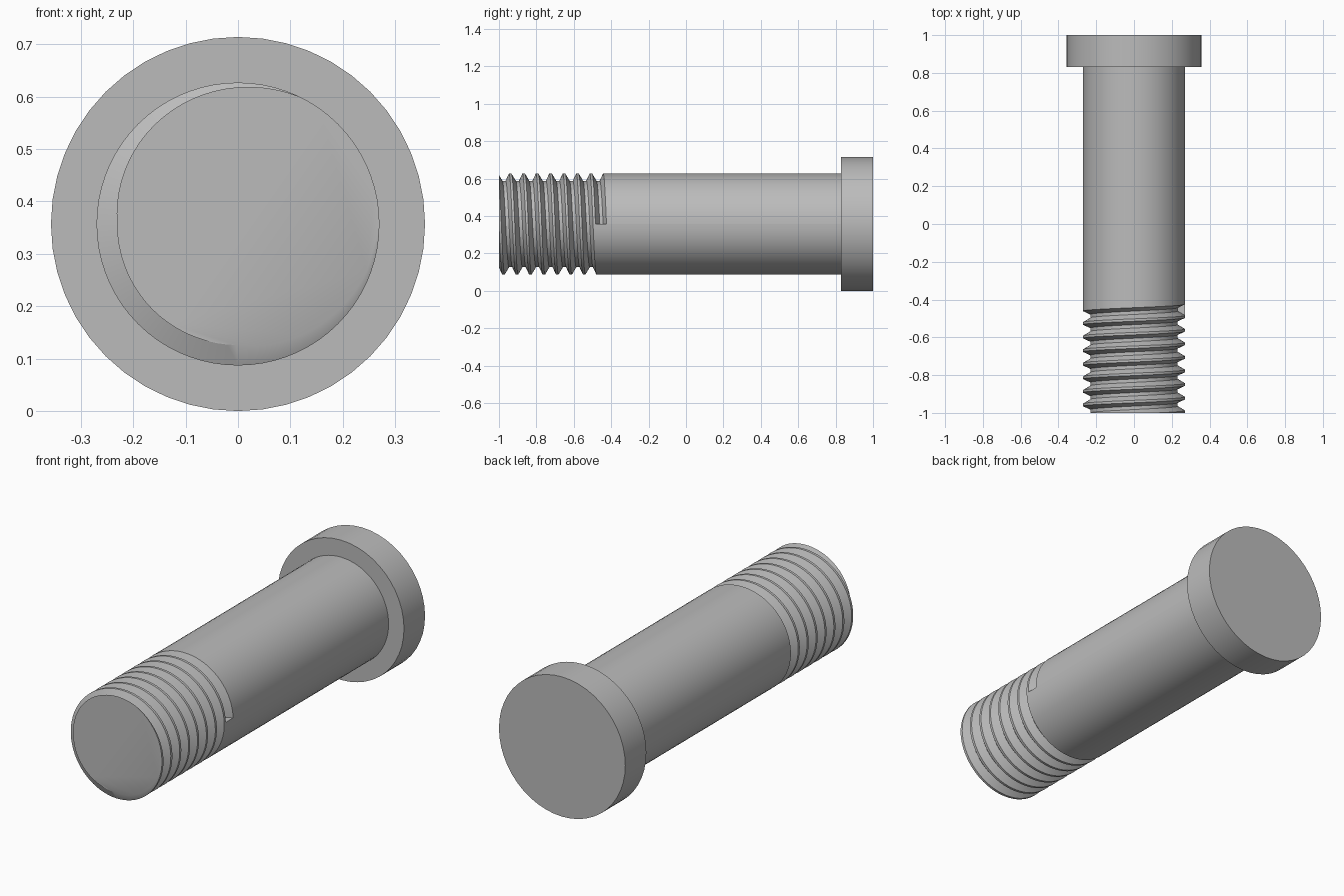
import bpy, bmesh, math
from mathutils import Matrix, Vector

cube = bpy.data.objects.get("Cube")
if cube:
    bpy.data.objects.remove(cube)

AXIS_Z = 0.357          # height of the bolt axis
RADIUS, ROOT = 0.27, 0.231
START, PITCH, TURNS = -0.425, 0.0719, 9
SIDES = 72

steel = bpy.data.materials.new("steel grey")
steel.use_nodes = True
colour = (0.5, 0.5, 0.5, 1)
steel.diffuse_color = colour
steel.node_tree.nodes["Principled BSDF"].inputs["Base Color"].default_value = colour


def finish(bm, name):
    bmesh.ops.recalc_face_normals(bm, faces=bm.faces)
    mesh = bpy.data.meshes.new(name)
    bm.to_mesh(mesh)
    bm.free()
    mesh.materials.append(steel)
    obj = bpy.data.objects.new(name, mesh)
    bpy.context.collection.objects.link(obj)
    bpy.ops.object.select_all(action="DESELECT")
    obj.select_set(True)
    bpy.context.view_layer.objects.active = obj
    bpy.ops.object.shade_smooth_by_angle(angle=math.radians(25))
    return obj


# Head: plain disc
bm = bmesh.new()
bmesh.ops.create_cone(bm, cap_ends=True, segments=48, radius1=0.357, radius2=0.357, depth=0.17,
                      matrix=Matrix.Translation((0, 0.915, AXIS_Z)) @ Matrix.Rotation(math.pi / 2, 4, "X"))
finish(bm, "bolt_head")

# Shank with a helical groove: one lengthwise column of points per angle
groove = [(0, RADIUS), (0.25, ROOT), (0.5, ROOT), (0.82, RADIUS)]
bm = bmesh.new()
columns = []
for i in range(SIDES + 1):
    angle = 2 * math.pi * i / SIDES
    points = [(0.85, RADIUS)]
    for turn in range(TURNS):
        for u, r in groove:
            points.append((START - PITCH * (turn + i / SIDES + u), r))
    columns.append([bm.verts.new((r * math.cos(angle), y, AXIS_Z + r * math.sin(angle)))
                    for y, r in points])
for a, b in zip(columns, columns[1:]):
    for k in range(len(a) - 1):
        bm.faces.new((a[k], a[k + 1], b[k + 1], b[k]))

# Flat wall where the groove begins
bm.faces.new(columns[0][1:6])
bmesh.ops.remove_doubles(bm, verts=bm.verts, dist=0.0001)

# Cut the tip square and cap it
cut = bmesh.ops.bisect_plane(bm, geom=bm.verts[:] + bm.edges[:] + bm.faces[:], dist=0.00001,
                             plane_co=Vector((0, -1, 0)), plane_no=Vector((0, -1, 0)), clear_outer=True)
rim = [v for v in bm.verts if abs(v.co.y + 1) < 0.0001]
rim.sort(key=lambda v: math.atan2(v.co.z - AXIS_Z, v.co.x))
bm.faces.new(rim)
finish(bm, "threaded_shank")
